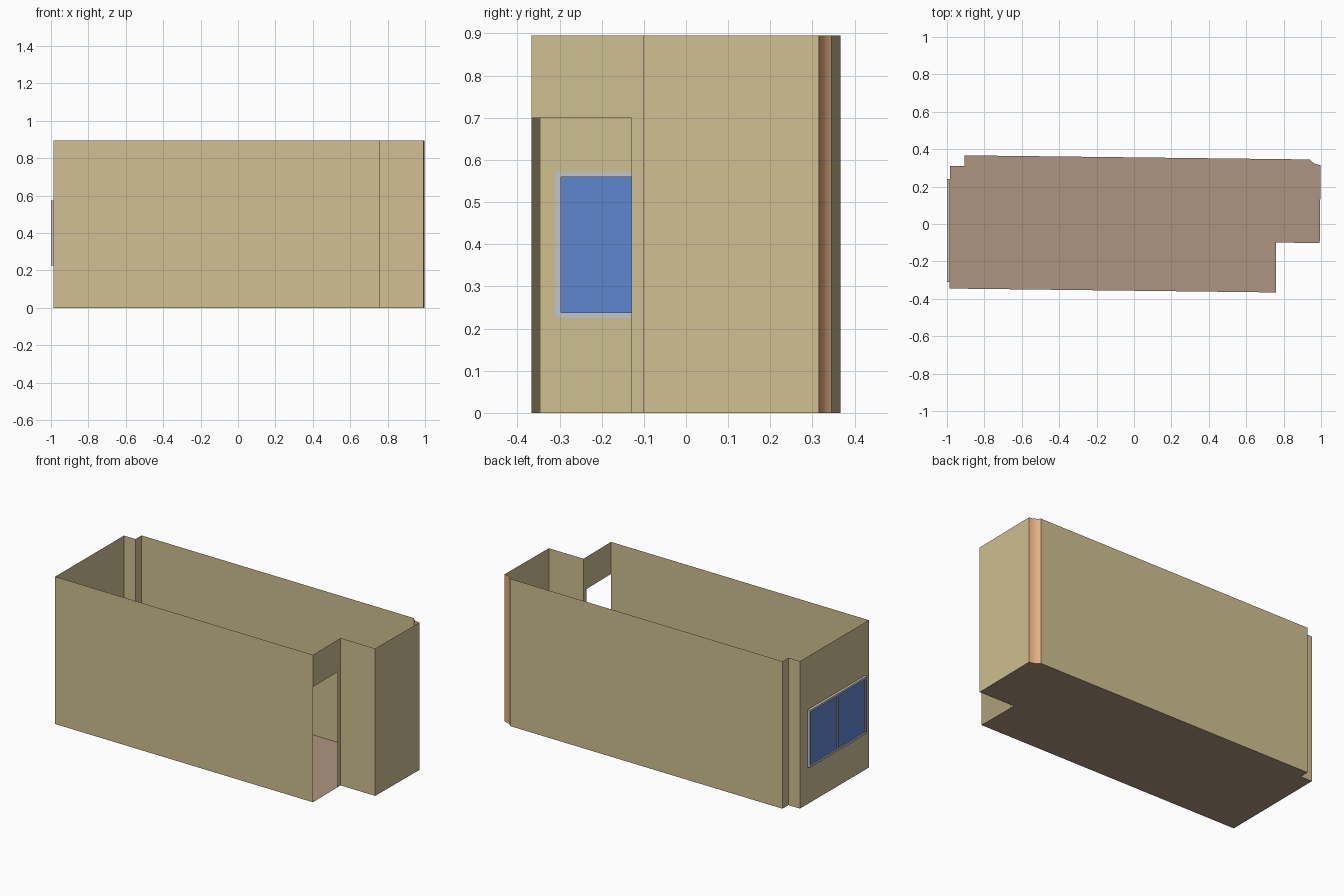
import bpy, bmesh

if "Cube" in bpy.data.objects:
    bpy.data.objects.remove(bpy.data.objects["Cube"])

H = 0.895  # wall height


def material(name, rgb):
    m = bpy.data.materials.new(name)
    lin = [(c / 255 / 12.92) if c / 255 <= 0.04045 else ((c / 255 + 0.055) / 1.055) ** 2.4 for c in rgb]
    m.diffuse_color = (*lin, 1)
    m.use_nodes = True
    m.node_tree.nodes["Principled BSDF"].inputs["Base Color"].default_value = m.diffuse_color
    return m


TAN = material("tan wall", (207, 192, 145))
PEACH = material("peach corner", (228, 176, 132))
BROWN = material("brown floor", (174, 149, 127))
GREY = material("light grey frame", (196, 197, 202))
BLUE = material("blue glass", (94, 134, 208))


def finish(name, bm, mat):
    bmesh.ops.remove_doubles(bm, verts=bm.verts, dist=1e-5)
    me = bpy.data.meshes.new(name)
    bm.to_mesh(me)
    bm.free()
    me.materials.append(mat)
    ob = bpy.data.objects.new(name, me)
    bpy.context.collection.objects.link(ob)
    return ob


def wall(name, points, mat=TAN, hole=None):
    """Thin sheet standing on a plan path; hole = (s0, s1, z0, z1), s as a fraction of the run."""
    bm = bmesh.new()
    for a, b in zip(points, points[1:]):
        s0, s1, z0, z1 = hole or (0, 1, H, H)
        rects = [(0, s0, 0, H), (s1, 1, 0, H), (s0, s1, 0, z0), (s0, s1, z1, H)]
        for u0, u1, v0, v1 in rects:
            if u1 - u0 < 1e-6 or v1 - v0 < 1e-6:
                continue
            co = [(a[0] + (b[0] - a[0]) * u, a[1] + (b[1] - a[1]) * u, v)
                  for u, v in ((u0, v0), (u1, v0), (u1, v1), (u0, v1))]
            bm.faces.new([bm.verts.new(c) for c in co])
    return finish(name, bm, mat)


def box(bm, lo, hi):
    vs = bmesh.ops.create_cube(bm, size=1)["verts"]
    for v in vs:
        v.co = [lo[i] if v.co[i] < 0 else hi[i] for i in range(3)]


# Plan corners, counter-clockwise from the front left
FL, FR = (-0.987, -0.345), (0.76, -0.366)
N1, N2 = (0.758, -0.099), (0.993, -0.102)
R = (0.998, 0.315)
CURVE = [R, (0.978, 0.318), (0.962, 0.325), (0.949, 0.334), (0.941, 0.345)]
BL, J1, J2 = (-0.905, 0.367), (-0.905, 0.31), (-0.983, 0.31)

# Floor
bm = bmesh.new()
bm.faces.new([bm.verts.new((x, y, 0)) for x, y in [FL, FR, N1, N2] + CURVE + [BL, J1, J2]])
finish("floor", bm, BROWN)

# Walls
wall("front_wall", [FL, FR])
wall("doorway_wall", [FR, N1], hole=(0, 0.885, 0, 0.7))
wall("right_wall", [N1, N2, R])
corner = wall("curved_corner", CURVE, PEACH)
for p in corner.data.polygons:
    p.use_smooth = True
wall("back_wall", [CURVE[-1], BL])
wall("back_left_recess", [BL, J1, J2])

# Left wall with the window opening
Y0, Y1, Z0, Z1 = -0.31, 0.24, 0.225, 0.573
run = J2[1] - FL[1]
wall("left_wall", [J2, FL], hole=((J2[1] - Y1) / run, (J2[1] - Y0) / run, Z0, Z1))

# Window frame: rails, stiles and centre mullion
T, XO, XI = 0.013, -1.0, -0.984
MID = (Y0 + Y1) / 2
bm = bmesh.new()
for z in (Z0, Z1 - T):
    box(bm, (XO, Y0, z), (XI, Y1, z + T))
for y in (Y0, MID - T / 2, Y1 - T):
    box(bm, (XO, y, Z0 + T), (XI, y + T, Z1 - T))
finish("window_frame", bm, GREY)

# Two glass panes
for name, a, b in (("front_pane", Y0 + T, MID - T / 2), ("back_pane", MID + T / 2, Y1 - T)):
    bm = bmesh.new()
    box(bm, (-0.995, a, Z0 + T), (-0.989, b, Z1 - T))
    finish(name, bm, BLUE)
